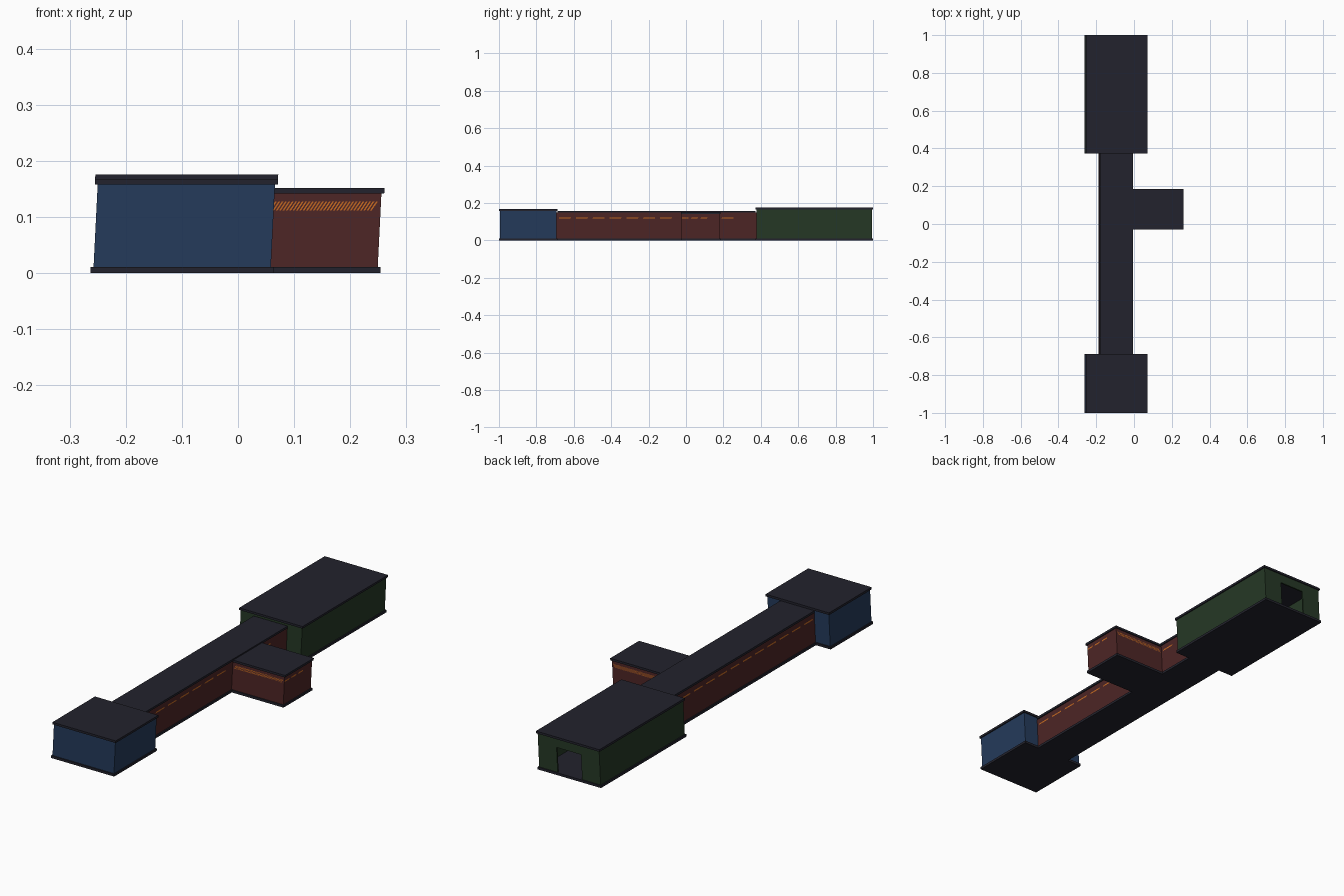
import bpy

if "Cube" in bpy.data.objects:
    bpy.data.objects.remove(bpy.data.objects["Cube"])

SHEAR = 0.05   # the whole building leans slightly towards +x
T = 0.007      # wall thickness
LIP = 0.005    # slab overhang
FLOOR = 0.011
DOOR_Z = 0.125


def material(name, rgb):
    m = bpy.data.materials.new(name)
    m.diffuse_color = (*rgb, 1)
    m.use_nodes = True
    m.node_tree.nodes["Principled BSDF"].inputs["Base Color"].default_value = m.diffuse_color
    return m


SLATE = material("dark slate", (0.0165, 0.0165, 0.026))
BLUE = material("navy blue", (0.018, 0.043, 0.105))
RED = material("dark red", (0.076, 0.019, 0.019))
GREEN = material("dark green", (0.019, 0.040, 0.019))
ORANGE = material("orange", (0.55, 0.14, 0.015))


def build(name, verts, faces, mat):
    mesh = bpy.data.meshes.new(name)
    mesh.from_pydata([(x + SHEAR * z, y, z) for x, y, z in verts], [], faces)
    mesh.materials.append(mat)
    ob = bpy.data.objects.new(name, mesh)
    bpy.context.collection.objects.link(ob)


def box(name, x0, x1, y0, y1, z0, z1, mat):
    v = [(x, y, z) for z in (z0, z1) for x, y in ((x0, y0), (x1, y0), (x1, y1), (x0, y1))]
    f = [(3, 2, 1, 0), (4, 5, 6, 7)] + [(i, (i + 1) % 4, (i + 1) % 4 + 4, i + 4) for i in range(4)]
    build(name, v, f, mat)


def wall(name, axis, pos, a, b, top, mat, door=None):
    """Wall running along 'axis' from a to b, with an optional doorway (d0, d1)."""
    def piece(tag, p, q, z0, z1):
        if axis == "x":
            box(name + tag, p, q, pos, pos + T, z0, z1, mat)
        else:
            box(name + tag, pos, pos + T, p, q, z0, z1, mat)
    if door:
        piece("_near", a, door[0], FLOOR, top)
        piece("_far", door[1], b, FLOOR, top)
        piece("_lintel", door[0], door[1], DOOR_Z, top)
    else:
        piece("", a, b, FLOOR, top)


def room(name, x0, x1, y0, y1, height, mat, doors, skip=""):
    """Floor and roof slabs with inset walls; doors and skip are keyed by side."""
    top = height - 0.010
    box(name + "_floor", x0, x1, y0, y1, 0, FLOOR, SLATE)
    box(name + "_roof", x0, x1, y0, y1, top, height, SLATE)
    xa = x0 if "W" in skip else x0 + LIP
    xb, ya, yb = x1 - LIP, y0 + LIP, y1 - LIP
    if "S" in skip:
        ya, yb = y0 - LIP, y1 + LIP
    sides = {"W": ("y", xa, ya, yb), "E": ("y", xb - T, ya, yb),
             "S": ("x", ya, xa + T, xb - T), "N": ("x", yb - T, xa + T, xb - T)}
    for s, (axis, pos, a, b) in sides.items():
        if s not in skip:
            wall(f"{name}_wall_{s}", axis, pos, a, b, top, mat, doors.get(s))


# Rooms and passage
DX = (-0.163, -0.037)
room("front_room", -0.263, 0.063, -1.0, -0.687, 0.168, BLUE, {"N": DX})
room("back_room", -0.263, 0.063, 0.372, 1.0, 0.176, GREEN, {"N": DX, "S": DX})
room("corridor", -0.1875, -0.0125, -0.687, 0.372, 0.158, RED,
     {"E": (0.015, 0.14)}, skip="NS")
room("side_room", -0.0125, 0.2535, -0.028, 0.184, 0.152, RED, {}, skip="W")
# short returns closing the side room walls onto the corridor
for n, y in (("front", -0.028 + LIP), ("back", 0.184 - LIP - T)):
    box(f"side_room_return_{n}", -0.0175, -0.005, y, y + T, FLOOR, 0.142, RED)


def hatch(name, axis, pos, a, b, z0, z1, pitch, fill, slant):
    """Row of thin slanted orange bars on a wall face."""
    v, f = [], []
    n = int((b - a - slant) / pitch)
    for i in range(n):
        p = a + i * pitch
        q = p + pitch * fill
        for u, z in ((p, z0), (q, z0), (q + slant, z1), (p + slant, z1)):
            v.append((u, pos, z) if axis == "x" else (pos, u, z))
        f.append(tuple(range(4 * i, 4 * i + 4)))
    build(name, v, f, ORANGE)


# Orange warning bands
E = 0.0006
hatch("side_band_front", "x", -0.023 - E, -0.010, 0.2485, 0.112, 0.128, 0.006, 0.5, 0.010)
hatch("side_band_back", "x", 0.179 + E, -0.010, 0.2485, 0.112, 0.128, 0.006, 0.5, 0.010)
hatch("side_band_end", "y", 0.2485 + E, -0.023, 0.179, 0.117, 0.123, 0.05, 0.7, 0.003)
for n, pos, a, b in (("west", -0.1825 - E, -0.68, 0.365),
                     ("east_front", -0.0175 + E, -0.68, -0.03),
                     ("east_back", -0.0175 + E, 0.19, 0.365)):
    hatch(f"corridor_band_{n}", "y", pos, a, b, 0.117, 0.123, 0.09, 0.7, 0.003)
